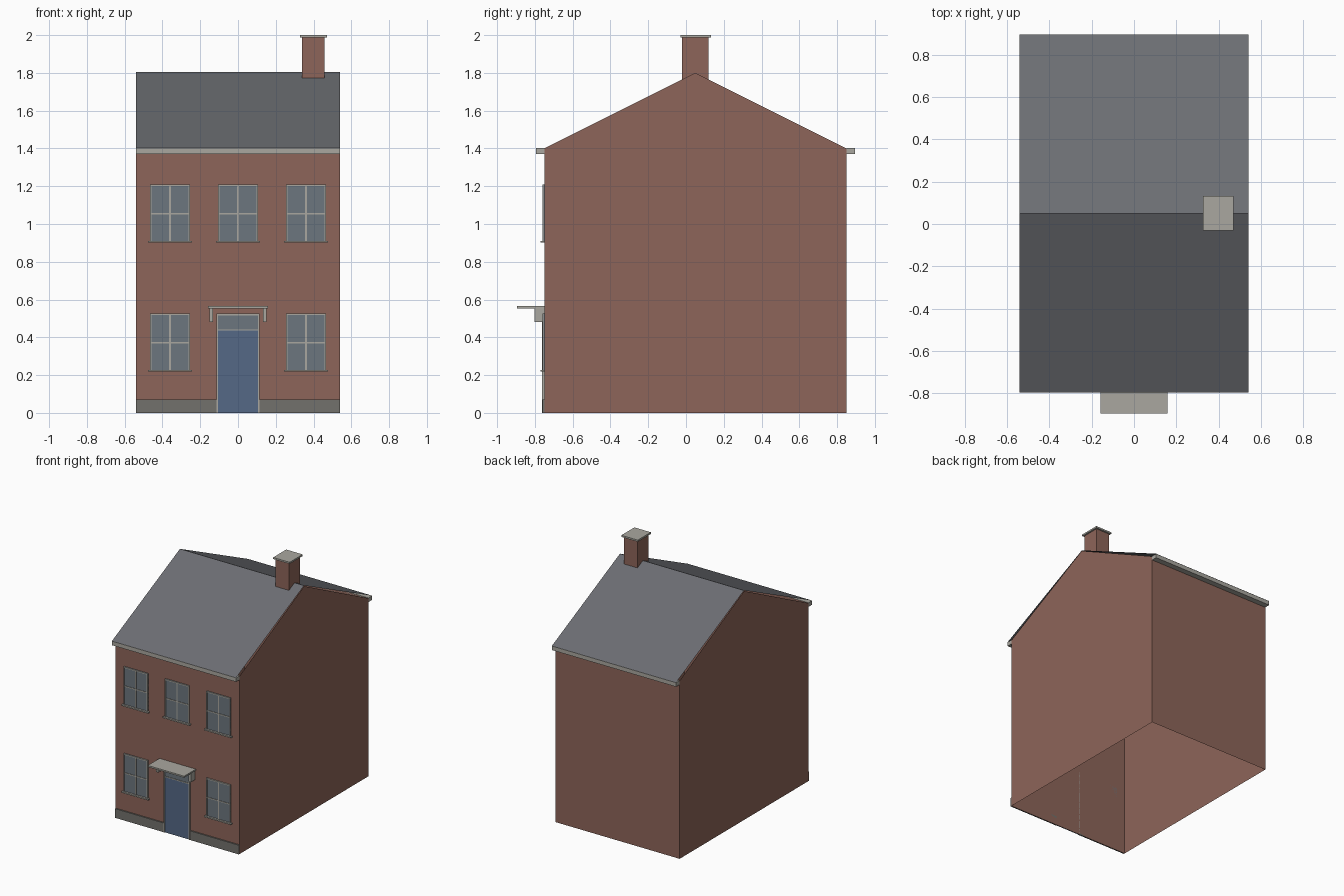
import bpy, bmesh

if "Cube" in bpy.data.objects:
    bpy.data.objects.remove(bpy.data.objects["Cube"])


def material(name, r, g, b):
    m = bpy.data.materials.new(name)
    m.diffuse_color = (r, g, b, 1)
    m.use_nodes = True
    m.node_tree.nodes["Principled BSDF"].inputs["Base Color"].default_value = m.diffuse_color
    return m


BRICK = material("brick", 0.27, 0.13, 0.10)
SLATE = material("slate", 0.15, 0.155, 0.17)
STONE = material("stone", 0.40, 0.39, 0.35)
BASE = material("base_stone", 0.17, 0.165, 0.15)
GLASS = material("glass", 0.15, 0.18, 0.21)
BLUE = material("door_paint", 0.09, 0.14, 0.24)


def finish(name, bm, mat):
    bmesh.ops.recalc_face_normals(bm, faces=bm.faces)
    me = bpy.data.meshes.new(name)
    bm.to_mesh(me)
    bm.free()
    me.materials.append(mat)
    ob = bpy.data.objects.new(name, me)
    bpy.context.collection.objects.link(ob)
    return ob


def boxes(name, mat, *spans):
    """One object from boxes given as (x0, x1, y0, y1, z0, z1)."""
    bm = bmesh.new()
    for x0, x1, y0, y1, z0, z1 in spans:
        vs = bmesh.ops.create_cube(bm, size=1)["verts"]
        bmesh.ops.scale(bm, vec=(x1 - x0, y1 - y0, z1 - z0), verts=vs)
        bmesh.ops.translate(bm, vec=((x0 + x1) / 2, (y0 + y1) / 2, (z0 + z1) / 2), verts=vs)
    return finish(name, bm, mat)


def sheet(name, mat, profile, caps):
    """Sweep an open (y, z) profile across the house width."""
    bm = bmesh.new()
    left, right = [[bm.verts.new((x, y, z)) for y, z in profile] for x in (-W, W)]
    for i in range(len(profile) - 1):
        # the wall profile leaves out the pitched top, the roof covers it
        if not caps or i not in (1, 2):
            bm.faces.new((left[i], left[i + 1], right[i + 1], right[i]))
    if caps:
        bm.faces.new(left)
        bm.faces.new(right)
    return finish(name, bm, mat)


W, FRONT, BACK, MID = 0.54, -0.75, 0.85, 0.05

# Open-bottomed brick shell with gable ends
sheet("walls", BRICK, [(FRONT, 0), (FRONT, 1.4), (MID, 1.8), (BACK, 1.4), (BACK, 0)], True)

# Pitched roof reaching over the eaves
sheet("roof", SLATE, [(-0.795, 1.403), (MID, 1.805), (0.895, 1.403)], False)
boxes("eaves", STONE, (-W, W, -0.795, FRONT, 1.37, 1.402), (-W, W, BACK, 0.895, 1.37, 1.402))

# Chimney
boxes("chimney", BRICK, (0.34, 0.457, -0.02, 0.118, 1.765, 1.988))
boxes("chimney_cap", STONE, (0.327, 0.47, -0.03, 0.132, 1.987, 2.0))

# Plinth either side of the door
boxes("plinth", BASE, (-W, -0.113, -0.76, FRONT, 0, 0.072), (0.113, W, -0.76, FRONT, 0, 0.072))


def window(cx, z0):
    """Four-pane window with frame, glazing bars and sill."""
    h, t, top = 0.105, 0.008, z0 + 0.305
    y0, y1 = -0.761, FRONT
    mid = (z0 + top) / 2
    boxes("window_glass", GLASS, (cx - h, cx + h, -0.755, y1, z0, top))
    boxes("window_frame", STONE,
          (cx - h, cx - h + t, y0, y1, z0, top), (cx + h - t, cx + h, y0, y1, z0, top),
          (cx - h + t, cx + h - t, y0, y1, top - t, top),
          (cx - 0.004, cx + 0.004, -0.759, y1, z0, top - t),
          (cx - h + t, cx + h - t, -0.759, y1, mid - 0.004, mid + 0.004))
    boxes("window_sill", STONE, (cx - 0.116, cx + 0.116, -0.77, y1, z0 - 0.002, z0 + 0.008))


for cx in (-0.36, 0, 0.36):
    window(cx, 0.903)
    if cx:
        window(cx, 0.22)

# Door, fanlight and surround
boxes("door", BLUE, (-0.105, 0.105, -0.757, FRONT, 0, 0.435))
boxes("fanlight", GLASS, (-0.105, 0.105, -0.755, FRONT, 0.442, 0.516))
boxes("door_frame", STONE,
      (-0.113, -0.105, -0.762, FRONT, 0, 0.526), (0.105, 0.113, -0.762, FRONT, 0, 0.526),
      (-0.105, 0.105, -0.762, FRONT, 0.516, 0.526), (-0.105, 0.105, -0.759, FRONT, 0.435, 0.442))

# Canopy on two brackets
boxes("canopy", STONE, (-0.158, 0.158, -0.895, FRONT, 0.553, 0.565))
boxes("canopy_brackets", STONE, *[(s - 0.01, s + 0.01, -0.803, FRONT, 0.48, 0.553) for s in (-0.142, 0.142)])
